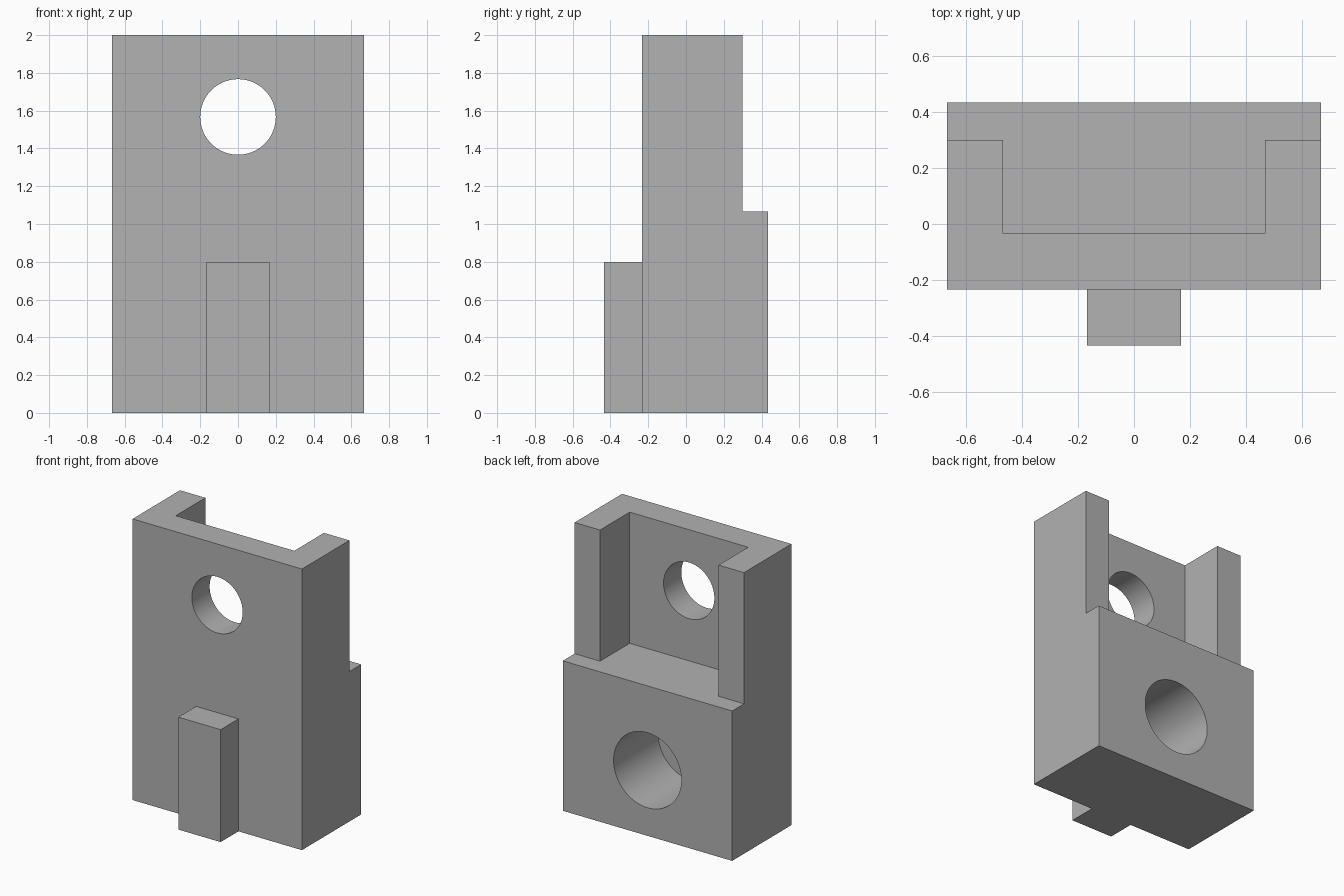
import bpy
import math

cube = bpy.data.objects.get("Cube")
if cube:
    bpy.data.objects.remove(cube, do_unlink=True)

grey = bpy.data.materials.new("plain_grey")
grey.use_nodes = True
COLOUR = (0.445, 0.445, 0.445, 1)
grey.diffuse_color = COLOUR
grey.node_tree.nodes["Principled BSDF"].inputs["Base Color"].default_value = COLOUR


def box(name, low, high):
    """Box between two opposite corners."""
    centre = [(a + b) / 2 for a, b in zip(low, high)]
    bpy.ops.mesh.primitive_cube_add(size=1, location=centre)
    ob = bpy.context.object
    ob.name = name
    ob.scale = [b - a for a, b in zip(low, high)]
    bpy.ops.object.transform_apply(location=True, rotation=False, scale=True)
    ob.data.materials.append(grey)
    return ob


def rod(name, radius, z, y0, y1):
    """Cylinder lying along y."""
    bpy.ops.mesh.primitive_cylinder_add(
        vertices=96, radius=radius, depth=y1 - y0,
        location=(0, (y0 + y1) / 2, z), rotation=(math.pi / 2, 0, 0))
    ob = bpy.context.object
    ob.name = name
    ob.data.materials.append(grey)
    return ob


def combine(target, tool, operation):
    """Apply a boolean and discard the tool."""
    mod = target.modifiers.new(tool.name, "BOOLEAN")
    mod.operation = operation
    mod.solver = "EXACT"
    mod.object = tool
    bpy.context.view_layer.objects.active = target
    bpy.ops.object.modifier_apply(modifier=mod.name)
    bpy.data.objects.remove(tool, do_unlink=True)


W, FRONT, BACK = 0.6667, -0.2333, 0.4333
LEDGE = 1.0667

# Main block
body = box("bracket_body", (-W, FRONT, 0), (W, BACK, 2))

# Upper rear step, then the pocket between the side walls
combine(body, box("step_cut", (-1, 0.3, LEDGE), (1, 1, 3)), "DIFFERENCE")
combine(body, box("pocket_cut", (-0.4667, -0.0333, LEDGE), (0.4667, 1, 3)), "DIFFERENCE")

# Through hole in the upper wall, blind bore in the lower rear
combine(body, rod("wall_hole", 0.2, 1.5667, -0.5, 0.2), "DIFFERENCE")
combine(body, rod("rear_bore", 0.2667, 0.4667, BACK - 0.5, 1), "DIFFERENCE")

# Front key
combine(body, box("front_key", (-0.1667, -0.4333, 0), (0.1667, FRONT + 0.05, 0.8)), "UNION")

bpy.ops.object.select_all(action="DESELECT")
body.select_set(True)
bpy.context.view_layer.objects.active = body
bpy.ops.object.shade_smooth_by_angle(angle=math.radians(30))
